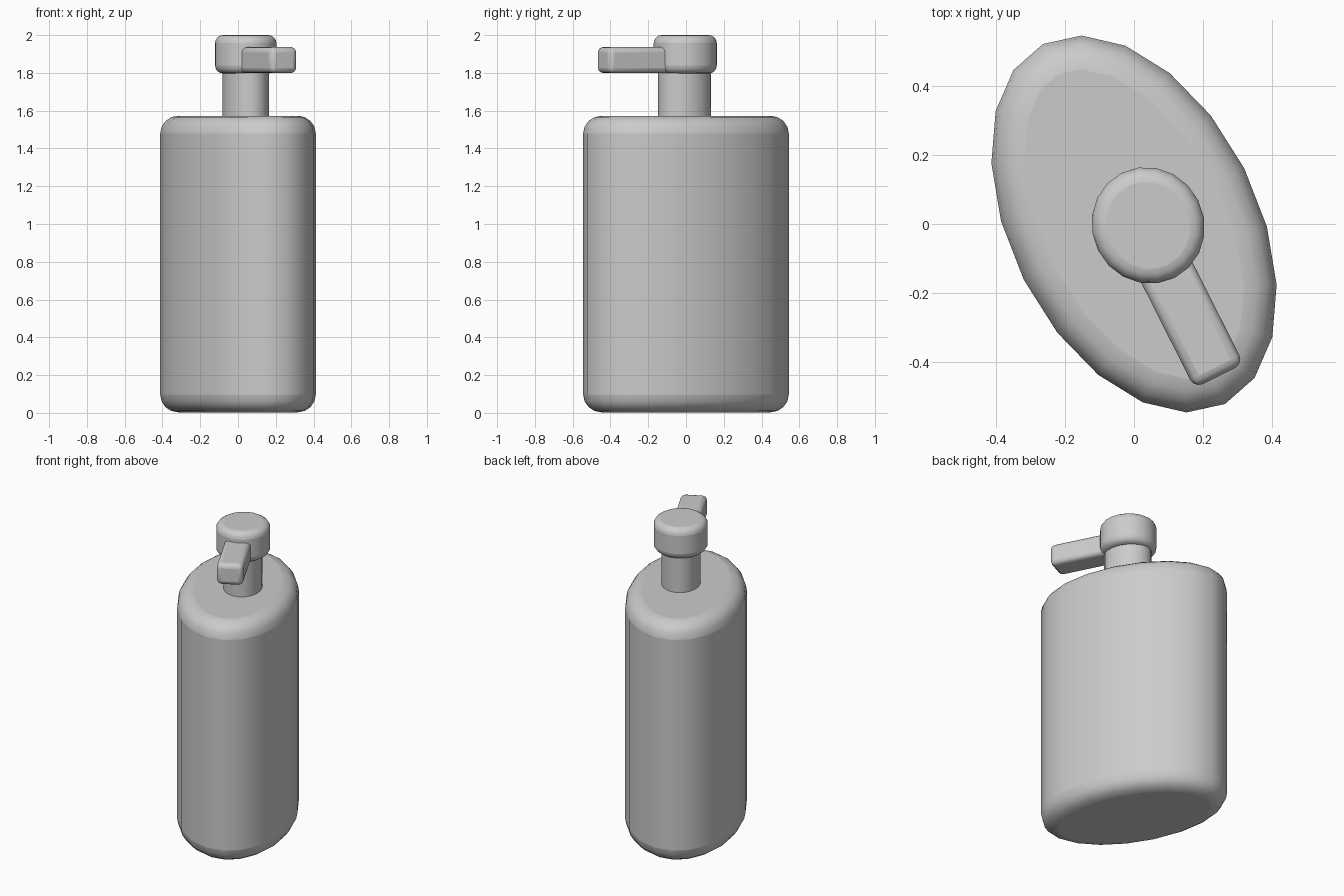
import bpy, bmesh
from math import radians, cos, sin, pi
from mathutils import Matrix

if "Cube" in bpy.data.objects:
    bpy.data.objects.remove(bpy.data.objects["Cube"])

ANGLE = radians(-63.2)   # long axis of the bottle, seen from above
SIDES = 20


def finish(name, bm, x, y, bevel, segments=4):
    # turn the part into the bottle's direction, round its rims, smooth it
    bmesh.ops.recalc_face_normals(bm, faces=bm.faces)
    bm.transform(Matrix.Translation((x, y, 0)) @ Matrix.Rotation(ANGLE, 4, 'Z'))
    mesh = bpy.data.meshes.new(name)
    bm.to_mesh(mesh)
    bm.free()
    ob = bpy.data.objects.new(name, mesh)
    bpy.context.collection.objects.link(ob)
    if bevel:
        mod = ob.modifiers.new("rounding", 'BEVEL')
        mod.width = bevel
        mod.segments = segments
        mod.limit_method = 'ANGLE'
        mod.angle_limit = radians(60)
    bpy.ops.object.select_all(action='DESELECT')
    ob.select_set(True)
    bpy.context.view_layer.objects.active = ob
    bpy.ops.object.shade_smooth_by_angle(angle=radians(50))
    return ob


def oval(name, x, y, a, b, z0, z1, bevel=0):
    # upright prism with an oval outline
    bm = bmesh.new()
    rings = [[bm.verts.new((a * cos(2 * pi * i / SIDES), b * sin(2 * pi * i / SIDES), z))
              for i in range(SIDES)] for z in (z0, z1)]
    for ring in rings:
        bm.faces.new(ring)
    for i in range(SIDES):
        j = (i + 1) % SIDES
        bm.faces.new((rings[0][i], rings[0][j], rings[1][j], rings[1][i]))
    return finish(name, bm, x, y, bevel)


def box(name, u0, u1, v0, v1, z0, z1, bevel):
    # rounded box along the bottle's long axis
    bm = bmesh.new()
    size = Matrix.Diagonal((u1 - u0, v1 - v0, z1 - z0, 1))
    place = Matrix.Translation(((u0 + u1) / 2, (v0 + v1) / 2, (z0 + z1) / 2))
    bmesh.ops.create_cube(bm, size=1, matrix=place @ size)
    return finish(name, bm, 0, 0, bevel, 3)


# bottle
oval("bottle_body", 0, 0, 0.583, 0.357, 0.003, 1.573, 0.095)
# pump
oval("pump_neck", 0.041, -0.008, 0.145, 0.116, 1.54, 1.84)
oval("pump_cap", 0.041, -0.004, 0.17, 0.162, 1.797, 2.0, 0.042)
box("pump_spout", 0.06, 0.503, -0.058, 0.101, 1.799, 1.937, 0.028)
